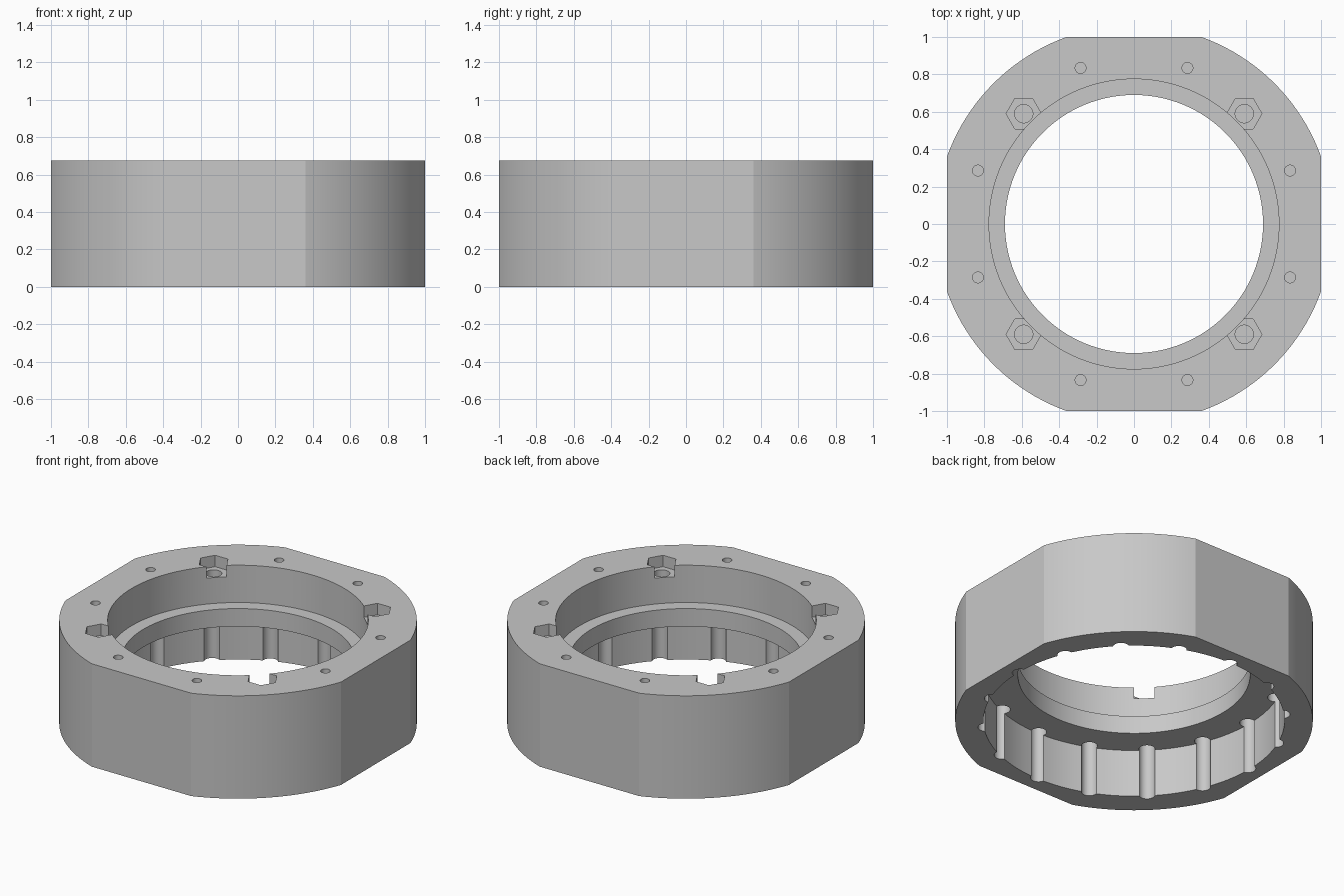
import bpy
import bmesh
from math import acos, cos, sin, pi, radians

HEIGHT = 0.675
OUTER = 1.063          # radius of the rounded corners; flats lie at 1.0
ABOVE, BELOW = HEIGHT + 0.1, -0.1

cube = bpy.data.objects.get("Cube")
if cube:
    bpy.data.objects.remove(cube, do_unlink=True)

grey = bpy.data.materials.new("matte_grey")
grey.use_nodes = True
grey.diffuse_color = (0.58, 0.58, 0.58, 1)
grey.node_tree.nodes["Principled BSDF"].inputs["Base Color"].default_value = grey.diffuse_color


def circle(r, count, x=0, y=0):
    return [(x + r * cos(2 * pi * i / count), y + r * sin(2 * pi * i / count))
            for i in range(count)]


def prisms(name, outlines, z0, z1):
    """One object made of upright prisms, one per outline."""
    bm = bmesh.new()
    for outline in outlines:
        base = bm.faces.new([bm.verts.new((x, y, z0)) for x, y in outline])
        top = bmesh.ops.extrude_face_region(bm, geom=[base])["geom"]
        bmesh.ops.translate(bm, vec=(0, 0, z1 - z0),
                            verts=[v for v in top if isinstance(v, bmesh.types.BMVert)])
    bmesh.ops.recalc_face_normals(bm, faces=bm.faces)
    mesh = bpy.data.meshes.new(name)
    bm.to_mesh(mesh)
    bm.free()
    mesh.materials.append(grey)
    obj = bpy.data.objects.new(name, mesh)
    bpy.context.collection.objects.link(obj)
    return obj


def around(pitch, angles, r, count):
    """Circles of radius r placed on a pitch circle."""
    return [circle(r, count, pitch * cos(a), pitch * sin(a)) for a in angles]


# Body: four rounded corners joined by four flats
start = acos(1 / OUTER)
steps = 20
outline = []
for quarter in range(4):
    for i in range(steps + 1):
        a = quarter * pi / 2 + start + (pi / 2 - 2 * start) * i / steps
        outline.append((OUTER * cos(a), OUTER * sin(a)))
housing = prisms("ring_housing", [outline], 0, HEIGHT)

# Hole patterns
corners = [radians(45 + 90 * i) for i in range(4)]
screws = [radians(90 * i + s * 18.9) for i in range(4) for s in (-1, 1)]
slots = [radians(22.5 * i) for i in range(16)]

cutters = [
    prisms("centre_bore", [circle(0.69, 128)], BELOW, ABOVE),
    prisms("upper_bore", [circle(0.775, 128)], 0.43, ABOVE),
    prisms("lower_bore", [circle(0.895, 128)], BELOW, 0.313),
    prisms("rod_grooves", around(0.883, slots, 0.048, 32), BELOW, 0.385),
    prisms("screw_holes", around(0.882, screws, 0.029, 32), 0.475, ABOVE),
    prisms("bolt_holes", around(0.834, corners, 0.049, 32), 0.475, ABOVE),
    prisms("nut_pockets", around(0.834, corners, 0.094, 6), 0.6, ABOVE),
]

# Cut every pattern out of the body
bpy.context.view_layer.objects.active = housing
for cutter in cutters:
    cutter.hide_render = True
    mod = housing.modifiers.new(cutter.name, "BOOLEAN")
    mod.operation = "DIFFERENCE"
    mod.solver = "EXACT"
    mod.object = cutter
    bpy.ops.object.modifier_apply(modifier=mod.name)
    bpy.data.objects.remove(cutter, do_unlink=True)

# Smooth curved walls, crisp edges
bpy.ops.object.select_all(action="DESELECT")
housing.select_set(True)
bpy.ops.object.shade_smooth_by_angle(angle=radians(15))
